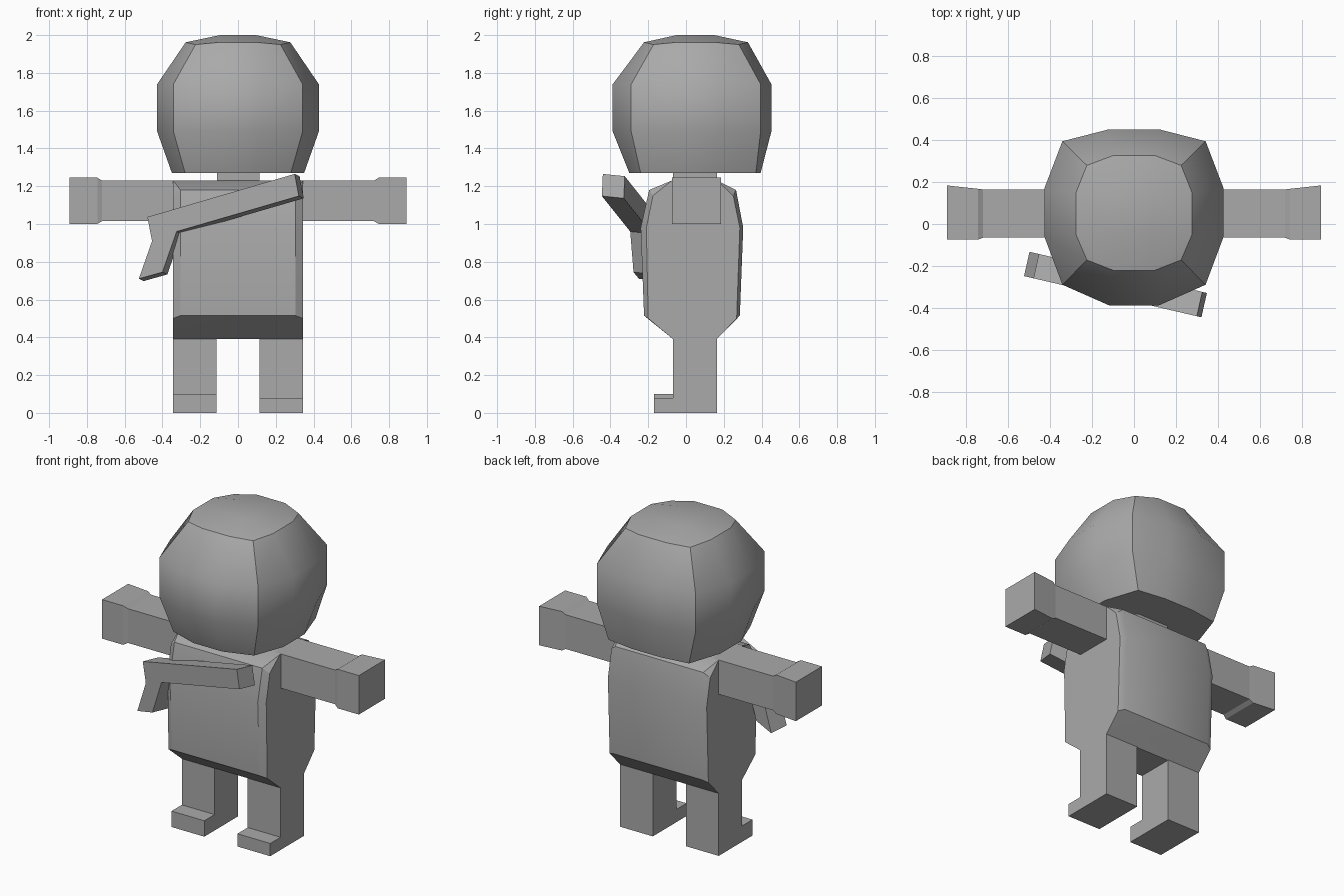
import bpy, bmesh, math

if "Cube" in bpy.data.objects:
    bpy.data.objects.remove(bpy.data.objects["Cube"])

grey = bpy.data.materials.new("plain grey")
grey.diffuse_color = (0.4, 0.4, 0.4, 1)
grey.use_nodes = True
grey.node_tree.nodes["Principled BSDF"].inputs["Base Color"].default_value = grey.diffuse_color


def finish(name, bm, angle=None):
    """Weld, orient and link a mesh as a named part."""
    bmesh.ops.remove_doubles(bm, verts=bm.verts, dist=0.0005)
    bmesh.ops.recalc_face_normals(bm, faces=bm.faces)
    me = bpy.data.meshes.new(name)
    bm.to_mesh(me)
    bm.free()
    me.materials.append(grey)
    ob = bpy.data.objects.new(name, me)
    bpy.context.collection.objects.link(ob)
    if angle:
        bpy.ops.object.select_all(action='DESELECT')
        ob.select_set(True)
        bpy.context.view_layer.objects.active = ob
        bpy.ops.object.shade_smooth_by_angle(angle=math.radians(angle))
    return ob


def loft(bm, rings, cap_start=True, cap_end=True):
    """Skin a list of equal-length point rings."""
    vs = [[bm.verts.new(p) for p in r] for r in rings]
    n = len(vs[0])
    for a, b in zip(vs, vs[1:]):
        for i in range(n):
            j = (i + 1) % n
            bm.faces.new((a[i], a[j], b[j], b[i]))
    if cap_start:
        bm.faces.new(vs[0])
    if cap_end:
        bm.faces.new(vs[-1])
    return vs


def box(name, x0, x1, y0, y1, z0, z1):
    bm = bmesh.new()
    loft(bm, [[(x0, y0, z), (x1, y0, z), (x1, y1, z), (x0, y1, z)] for z in (z0, z1)])
    return finish(name, bm)


# Head: rounded cube, three segments to each side
def head_ring(z, zc, xs, xc, xm, yf, ycf, ymf, ymb, ycb, yb):
    return [(-xc, ycf, zc), (-xm, yf, z), (xm, yf, z),
            (xc, ycf, zc), (xs, ymf, z), (xs, ymb, z),
            (xc, ycb, zc), (xm, yb, z), (-xm, yb, z),
            (-xc, ycb, zc), (-xs, ymb, z), (-xs, ymf, z)]


bm = bmesh.new()
rings = [
    head_ring(1.27, 1.27, .35, .28, .10, -.30, -.24, -.05, .16, .37, .395),
    head_ring(1.49, 1.49, .428, .342, .12, -.388, -.29, -.06, .17, .395, .452),
    head_ring(1.74, 1.74, .428, .342, .12, -.388, -.29, -.06, .17, .395, .452),
    head_ring(1.962, 1.95, .277, .225, .097, -.222, -.172, -.05, .15, .28, .328),
]
vs = loft(bm, rings, cap_end=False)
top = vs[-1]
crown = [bm.verts.new((x, y, 2.0)) for x, y in
         ((-.095, -.05), (.095, -.05), (.095, .15), (-.095, .15))]
bm.faces.new(crown)
for k in range(4):
    c, d = crown[k], crown[(k + 1) % 4]
    t = [top[(3 * k + o) % 12] for o in (-1, 0, 1, 2)]
    bm.faces.new((t[0], t[1], t[2], c))    # corner patch
    bm.faces.new((t[2], t[3], d, c))       # edge patch
for f in bm.faces:
    f.smooth = len(f.verts) <= 4
# Creases down the four corners, around the crown and along the underside
for a, b in zip(vs, vs[1:]):
    for i in range(0, 12, 3):
        bm.edges.get((a[i], b[i])).smooth = False
for r in (vs[0], vs[-1]):
    for i in range(12):
        bm.edges.get((r[i], r[(i + 1) % 12])).smooth = False
finish("head", bm)

# Neck
box("neck", -.112, .115, -.07, .165, 1.2, 1.30)


# Torso: bulging block with narrow corner bevels
def torso_ring(z, zi, xi, yf, ysf, ysb, yb):
    xo = .343
    return [(-xi, yf, zi), (xi, yf, zi), (xo, ysf, z), (xo, ysb, z),
            (xi, yb, zi), (-xi, yb, zi), (-xo, ysb, z), (-xo, ysf, z)]


bm = bmesh.new()
loft(bm, [
    torso_ring(.39, .39, .343, -.068, -.068, .163, .163),
    torso_ring(.50, .515, .305, -.222, -.20, .268, .285),
    torso_ring(.98, .98, .305, -.24, -.21, .285, .303),
    torso_ring(1.15, 1.18, .305, -.195, -.175, .25, .265),
    torso_ring(1.23, 1.23, .343, -.075, -.075, .165, .165),
])
finish("torso", bm, 30)

# Arms with slightly thicker hands; legs with forward feet
for s, side, foot_h in ((-1, "left", .10), (1, "right", .08)):
    bm = bmesh.new()
    sections = ((.30, -.065, .165, 1.015, 1.23), (.72, -.065, .165, 1.015, 1.23),
                (.745, -.075, .168, 1.0, 1.245), (.892, -.075, .184, 1.0, 1.245))
    loft(bm, [[(s * x, y0, z0), (s * x, y1, z0), (s * x, y1, z1), (s * x, y0, z1)]
              for x, y0, y1, z0, z1 in sections])
    finish(side + "_arm", bm)

    profile = ((-.17, 0), (.165, 0), (.165, .395), (-.068, .395),
               (-.068, foot_h), (-.17, foot_h))
    bm = bmesh.new()
    loft(bm, [[(s * x, y, z) for y, z in profile] for x in (.115, .343)])
    finish(side + "_leg", bm)

# Bent bar across the chest: long barrel and short angled grip
outline = ((-.48, 1.037), (.30, 1.265), (.322, 1.148), (-.325, .96),
           (-.40, .745), (-.525, .71), (-.455, .91))
front = [(x, -.25 - .232 * (x + .52), z) for x, z in outline]
back = [(x + .026, y + .116, z - .012) for x, y, z in front]
bm = bmesh.new()
loft(bm, [front, back])
finish("chest_bar", bm)
